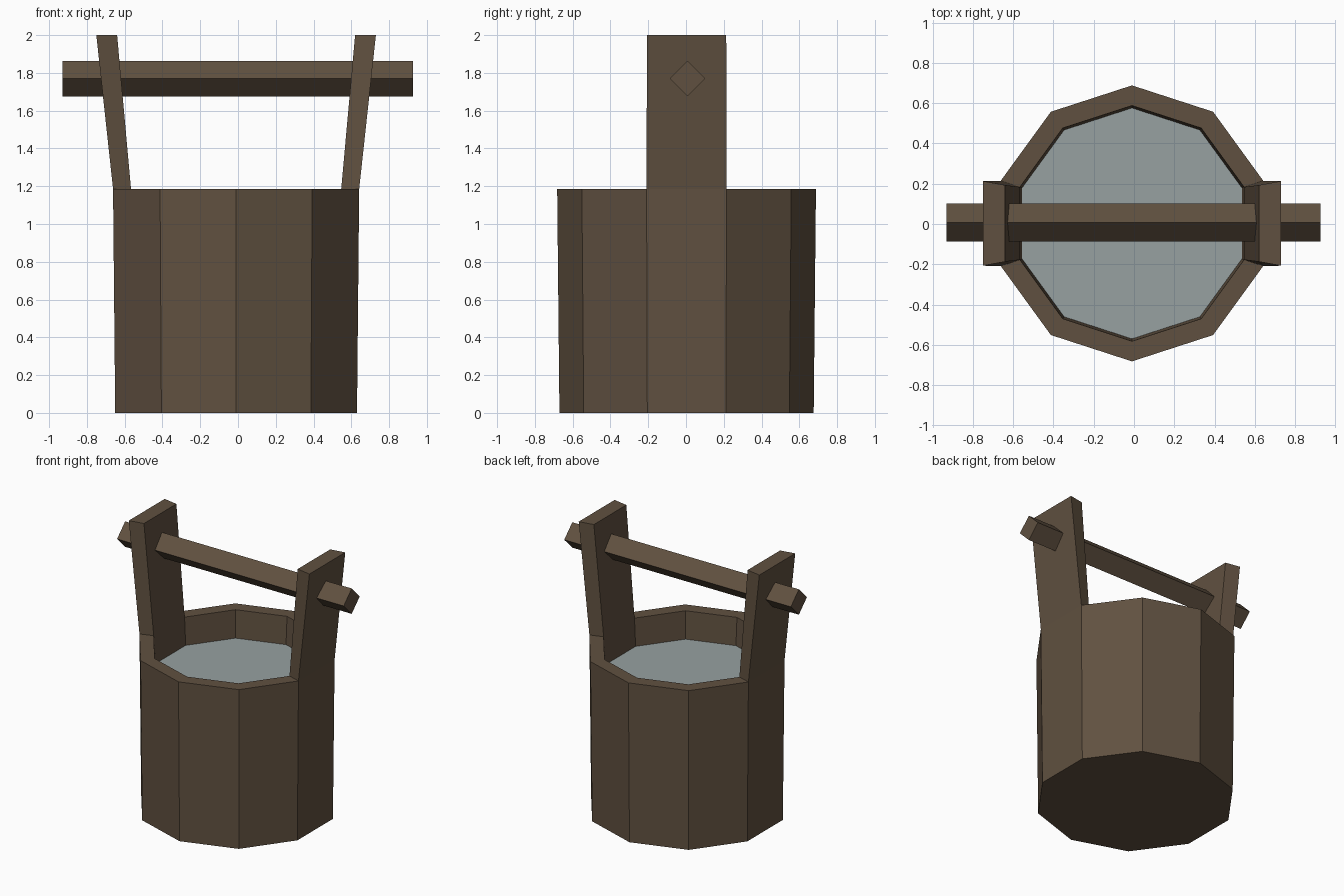
import bpy, bmesh, math
from mathutils import Vector

if "Cube" in bpy.data.objects:
    bpy.data.objects.remove(bpy.data.objects["Cube"])

CX, CY = -0.01, 0.003      # bucket axis
SIDES = 10
RIM_Z, WATER_Z = 1.185, 0.98


def material(name, rgb):
    m = bpy.data.materials.new(name)
    m.diffuse_color = (*rgb, 1)
    m.use_nodes = True
    m.node_tree.nodes["Principled BSDF"].inputs["Base Color"].default_value = m.diffuse_color
    return m


wood = material("dark_wood", (0.117, 0.081, 0.051))
water_mat = material("water_grey_blue", (0.31, 0.355, 0.355))


def finish(name, bm, mat):
    bmesh.ops.recalc_face_normals(bm, faces=bm.faces)
    me = bpy.data.meshes.new(name)
    bm.to_mesh(me)
    bm.free()
    me.materials.append(mat)
    ob = bpy.data.objects.new(name, me)
    bpy.context.collection.objects.link(ob)
    return ob


def ring(bm, r, z):
    return [bm.verts.new((CX + r * math.cos(a), CY + r * math.sin(a), z))
            for a in (math.radians(18 + 36 * i) - math.radians(36) for i in range(SIDES))]


# Bucket: bottom, outer wall, rim, inner wall, hidden floor
bm = bmesh.new()
rings = [ring(bm, 0.673, 0), ring(bm, 0.685, RIM_Z),
         ring(bm, 0.585, RIM_Z), ring(bm, 0.572, WATER_Z - 0.02)]
bm.faces.new(rings[0])
bm.faces.new(rings[-1])
for lo, hi in zip(rings, rings[1:]):
    for i in range(SIDES):
        j = (i + 1) % SIDES
        bm.faces.new((lo[i], lo[j], hi[j], hi[i]))

# Side posts: extrude the left and right rim segments up and outwards
bm.normal_update()
ends = [f for f in bm.faces
        if abs(f.calc_center_median().z - RIM_Z) < 1e-4
        and abs(f.calc_center_median().y - CY) < 0.01]
for f in ends:
    side = 1 if f.calc_center_median().x > 0 else -1
    res = bmesh.ops.extrude_discrete_faces(bm, faces=[f])
    for v in res["faces"][0].verts:
        outer = abs(v.co.x - CX) > 0.6
        v.co = Vector((CX + side * (0.74 if outer else 0.63),
                       CY + math.copysign(0.21 if outer else 0.19, v.co.y - CY), 2.0))
finish("bucket_with_posts", bm, wood)

# Water surface
bm = bmesh.new()
bm.faces.new(ring(bm, 0.573, WATER_Z))
ob = finish("water", bm, water_mat)
if ob.data.polygons[0].normal.z < 0:
    ob.data.flip_normals()

# Handle bar: square bar turned on its edge, running through both posts
bm = bmesh.new()
loops = [[bm.verts.new((x, 0.007 + 0.094 * math.cos(k * math.pi / 2),
                        1.77 + 0.094 * math.sin(k * math.pi / 2))) for k in range(4)]
         for x in (-0.93, 0.927)]
for l in loops:
    bm.faces.new(l)
for k in range(4):
    n = (k + 1) % 4
    bm.faces.new((loops[0][k], loops[0][n], loops[1][n], loops[1][k]))
finish("handle_bar", bm, wood)
